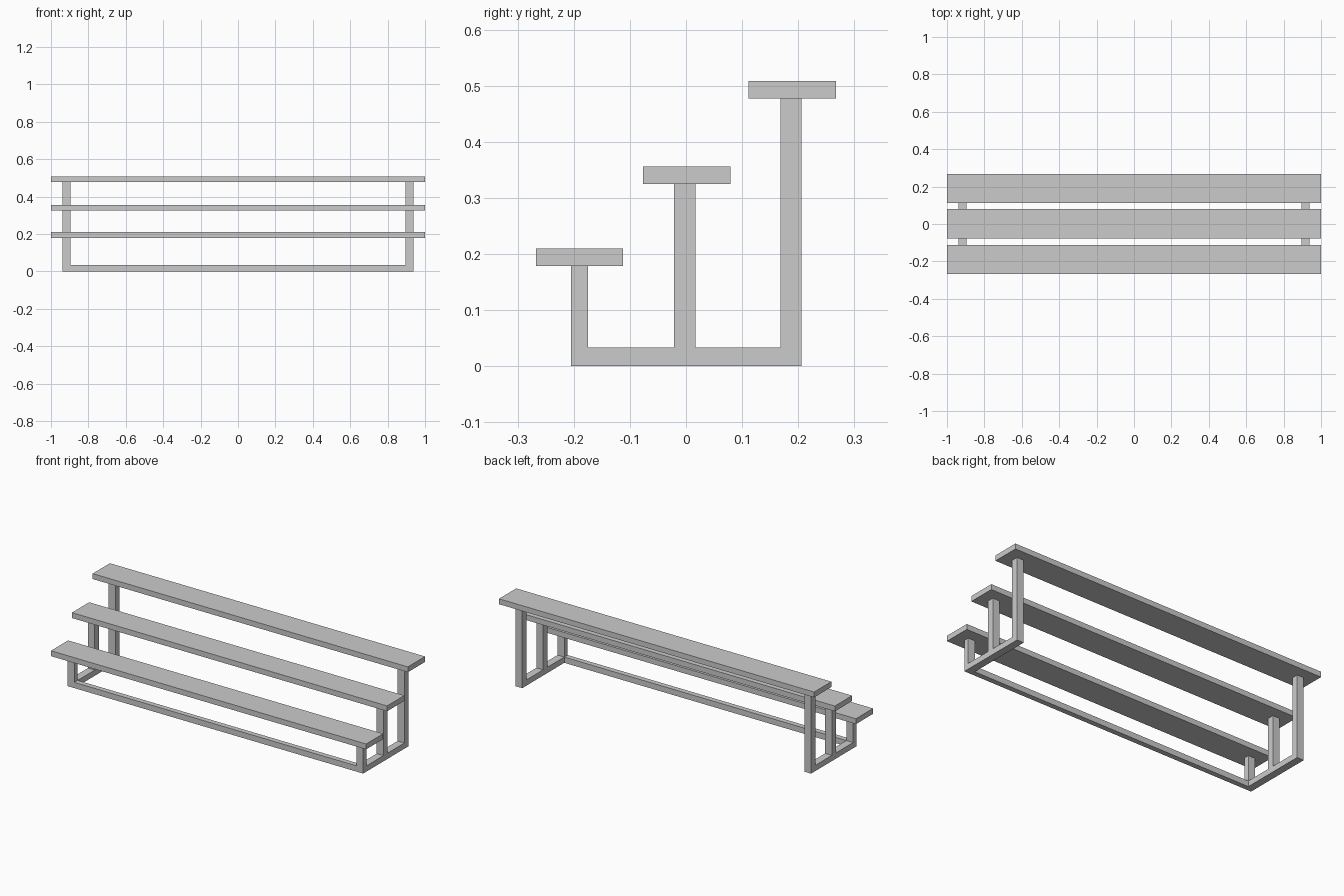
import bpy

if "Cube" in bpy.data.objects:
    bpy.data.objects.remove(bpy.data.objects["Cube"])


def box(name, x, y, z):
    """Box spanning the (min, max) ranges on each axis."""
    bpy.ops.mesh.primitive_cube_add(
        size=1, location=[(a + b) / 2 for a, b in (x, y, z)])
    ob = bpy.context.object
    ob.name = name
    ob.scale = [b - a for a, b in (x, y, z)]
    bpy.ops.object.transform_apply(location=False, rotation=False, scale=True)
    return ob


RAIL_TOP = 0.033
PLANK_T = 0.031
INNER, OUTER = 0.895, 0.938

# row name, plank y range, plank underside, post y range
rows = [
    ("front", (-0.267, -0.112), 0.179, (-0.205, -0.175)),
    ("middle", (-0.077, 0.079), 0.325, (-0.021, 0.017)),
    ("back", (0.111, 0.267), 0.477, (0.168, 0.206)),
]
sides = [("left", (-OUTER, -INNER)), ("right", (INNER, OUTER))]

# Shelf planks, each on a post at both ends
for row, plank_y, under, post_y in rows:
    box(f"{row}_plank", (-1, 1), plank_y, (under, under + PLANK_T))
    for side, x in sides:
        box(f"{row}_{side}_post", x, post_y, (RAIL_TOP, under))

# Base side rails
for side, x in sides:
    box(f"{side}_base_rail", x, (-0.205, 0.206), (0, RAIL_TOP))

# Long front rail between the side rails
box("front_base_rail", (-INNER, INNER), (-0.205, -0.175), (0, RAIL_TOP))
